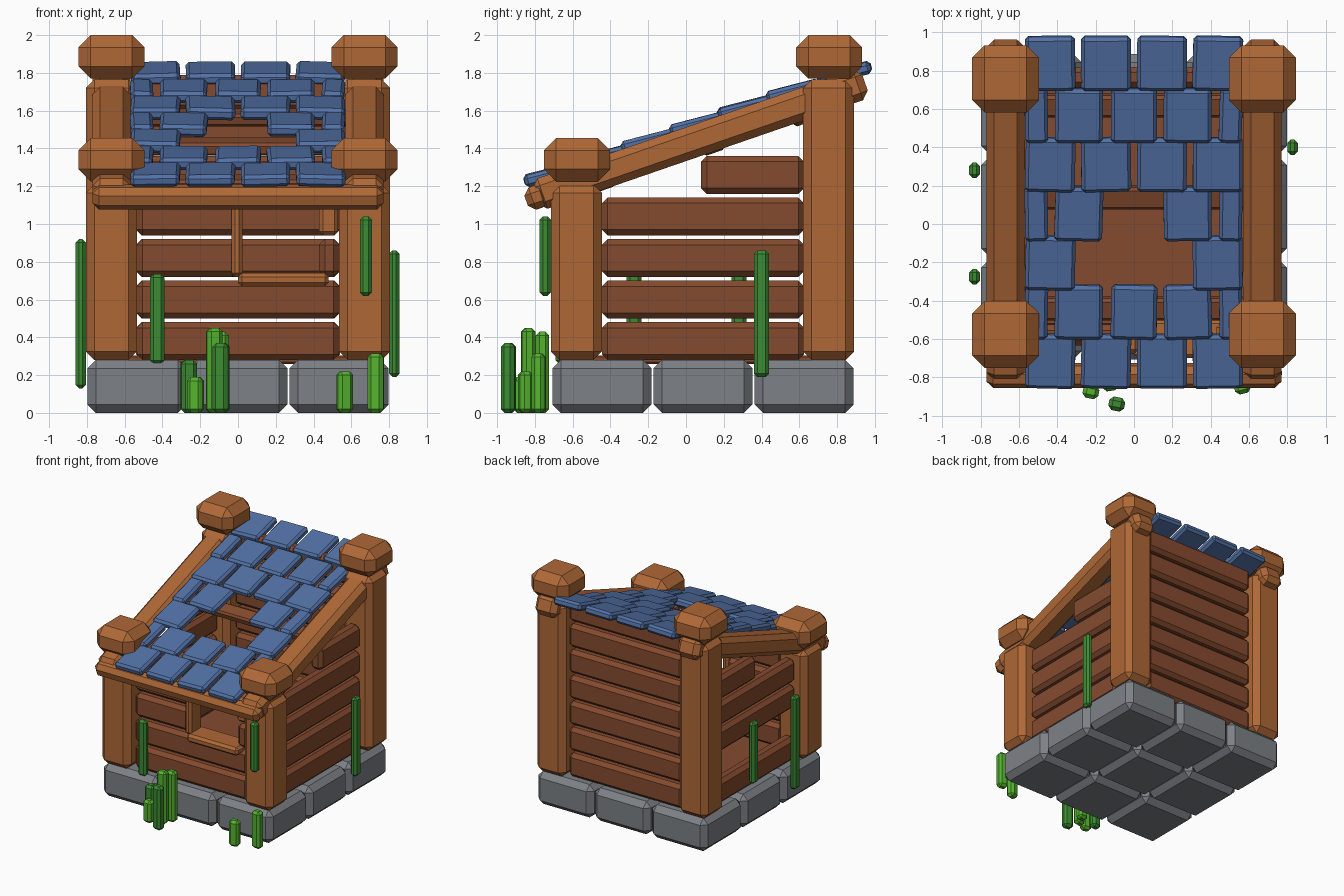
import bpy, bmesh, math, random
from mathutils import Matrix, Vector

if "Cube" in bpy.data.objects:
    bpy.data.objects.remove(bpy.data.objects["Cube"])

random.seed(4)
SLOPE = math.radians(19)


def material(name, rgb):
    m = bpy.data.materials.new(name)
    m.diffuse_color = (*rgb, 1)
    m.use_nodes = True
    m.node_tree.nodes["Principled BSDF"].inputs["Base Color"].default_value = m.diffuse_color
    return m


TIMBER = material("orange timber", (0.43, 0.14, 0.038))
PLANK = material("dark plank", (0.235, 0.07, 0.028))
STONE = material("grey stone", (0.205, 0.22, 0.24))
TILE = material("blue tile", (0.085, 0.165, 0.38))
GRASS = material("bright grass", (0.09, 0.45, 0.028))
VINE = material("dark vine", (0.045, 0.26, 0.032))


def block(name, lo, hi, mat, chamfer=0.03, rot=(0, 0, 0)):
    """Chamfered box between two corners, turned about its own centre."""
    lo, hi = Vector(lo), Vector(hi)
    size = hi - lo
    bm = bmesh.new()
    bmesh.ops.create_cube(bm, size=1, matrix=Matrix.Diagonal((*size, 1)))
    off = min(chamfer, min(size) * 0.45)
    bmesh.ops.bevel(bm, geom=bm.edges[:], offset=off, segments=1, affect='EDGES')
    mesh = bpy.data.meshes.new(name)
    bm.to_mesh(mesh)
    bm.free()
    mesh.materials.append(mat)
    ob = bpy.data.objects.new(name, mesh)
    ob.location = (lo + hi) / 2
    ob.rotation_euler = rot
    bpy.context.collection.objects.link(ob)
    return ob


def centred(name, c, s, mat, chamfer=0.03, rot=(0, 0, 0)):
    c, s = Vector(c), Vector(s)
    return block(name, c - s / 2, c + s / 2, mat, chamfer, rot)


def rafter_z(y):
    return 1.285 + math.tan(SLOPE) * (y + 0.4)


# stone foundation, three by three, and floor
for i in range(3):
    for j in range(3):
        centred("foundation_stone", (-0.535 + i * 0.535, -0.445 + j * 0.535, 0.14),
                (0.525, 0.525, 0.28), STONE, 0.045)
block("floor", (-0.62, -0.53, 0.26), (0.62, 0.71, 0.305), PLANK, 0.01)

# corner posts, caps and sloping rafters
for s in (-1, 1):
    for y, top, label in ((-0.58, 1.21, "front"), (0.755, 1.765, "back")):
        x = s * 0.67
        block(label + "_post", (x - 0.135, y - 0.135, 0.28), (x + 0.135, y + 0.135, top),
              TIMBER, 0.045)
        zc = 1.34 if label == "front" else 1.885
        centred(label + "_post_cap", (x, y + 0.003, zc), (0.35, 0.35, 0.23), TIMBER, 0.065)
    centred("rafter", (s * 0.67, 0.075, rafter_z(0.075)), (0.2, 1.745 / math.cos(SLOPE), 0.17),
            TIMBER, 0.04, (SLOPE, 0, 0))
centred("front_eave_beam", (0, -0.79, 1.143), (1.54, 0.12, 0.125), TIMBER, 0.035, (SLOPE, 0, 0))

# cross battens under the tiles
for y, z in ((-0.44, 1.215), (0.14, 1.41), (0.62, 1.565)):
    centred("roof_batten", (0, y, z), (1.24, 0.12, 0.07), PLANK, 0.015, (SLOPE, 0, 0))

# wall planks, one level every 0.22
for k in range(7):
    z0 = 0.28 + 0.22 * k
    z1 = z0 + 0.2
    block("back_plank", (-0.54, 0.71, z0), (0.54, 0.82, min(z1, 1.79)), PLANK)
    if k < 5:
        y0 = 0.08 if k == 4 else -0.445
        block("right_plank", (0.615, y0, z0), (0.725, 0.625, z1), PLANK)
        if k != 1:  # one board is missing on the left
            block("left_plank", (-0.725, y0, z0), (-0.615, 0.625, z1), PLANK)
    if k < 4:
        x1 = 0.535 if k < 2 else 0.0
        block("front_plank", (-0.535, -0.635, z0), (x1, -0.525, z1), PLANK)
block("front_plank_stub", (0.43, -0.635, 0.72), (0.535, -0.525, 0.92), PLANK)

# window frame
block("window_sill", (0.0, -0.70, 0.67), (0.48, -0.50, 0.74), TIMBER, 0.02)
block("window_left_frame", (-0.035, -0.675, 0.72), (0.025, -0.51, 1.15), TIMBER, 0.02)
block("window_right_frame", (0.43, -0.64, 0.94), (0.53, -0.52, 1.15), TIMBER, 0.02)

# overlapping roof tiles in staggered rows, with a hole in the middle
for row in range(7):
    y = -0.715 + 0.2565 * row + (0.015 if row == 6 else 0)
    if row % 2 == 0:
        tiles = [(-0.437, 0.26), (-0.146, 0.26), (0.146, 0.26), (0.437, 0.26)]
    else:
        tiles = [(-0.51, 0.12), (-0.288, 0.25), (0, 0.24), (0.28, 0.25), (0.505, 0.12)]
    for x, w in tiles:
        if (row == 2 and abs(x) < 0.2) or (row == 3 and x == 0):
            continue
        centred("roof_tile", (x, y, rafter_z(y) + 0.085), (w, 0.29, 0.065), TILE, 0.018,
                (SLOPE - math.radians(4.5), random.uniform(-0.03, 0.03),
                 random.uniform(-0.03, 0.03)))

# hanging vines
for lo, hi in (((-0.86, 0.24, 0.39), (-0.805, 0.32, 0.91)),
               ((-0.86, -0.315, 0.13), (-0.805, -0.235, 0.92)),
               ((0.8, 0.36, 0.19), (0.855, 0.44, 0.86)),
               ((-0.465, -0.69, 0.26), (-0.39, -0.635, 0.735)),
               ((0.645, -0.775, 0.62), (0.71, -0.715, 1.04))):
    block("vine", lo, hi, VINE, 0.018)

# grass blades by the front wall: x, y, height, colour, turn
for x, y, h, mat, turn in ((-0.26, -0.80, 0.28, VINE, 0.1), (-0.225, -0.875, 0.19, GRASS, -0.2),
                           (-0.125, -0.835, 0.45, GRASS, 0.15), (-0.09, -0.76, 0.43, GRASS, 0),
                           (-0.09, -0.94, 0.37, VINE, -0.2), (0.565, -0.85, 0.22, GRASS, 0.25),
                           (0.73, -0.78, 0.315, GRASS, -0.15)):
    block("grass_blade", (x - 0.042, y - 0.036, 0), (x + 0.042, y + 0.036, h), mat, 0.02,
          (0, 0, turn))
